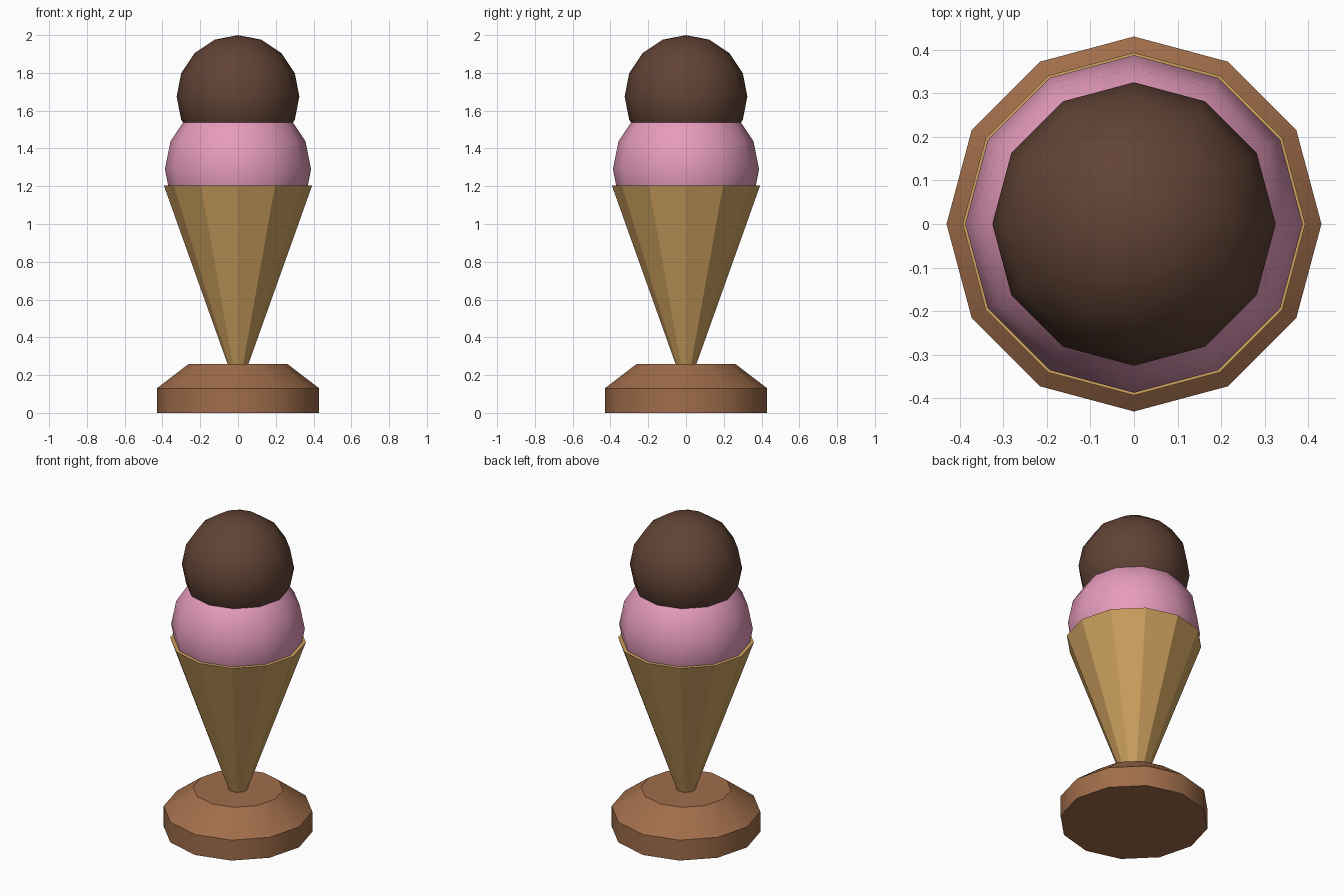
import bpy
import bmesh
import math

default = bpy.data.objects.get("Cube")
if default:
    bpy.data.objects.remove(default, do_unlink=True)

SIDES = 12


def make_material(name, srgb):
    linear = [((c / 255 + 0.055) / 1.055) ** 2.4 for c in srgb]
    mat = bpy.data.materials.new(name)
    mat.use_nodes = True
    mat.diffuse_color = (*linear, 1)
    mat.node_tree.nodes["Principled BSDF"].inputs["Base Color"].default_value = (*linear, 1)
    return mat


def add_object(name, bm, mat, smooth_angle):
    """Turn a bmesh into an object; edges steeper than smooth_angle stay sharp."""
    bmesh.ops.recalc_face_normals(bm, faces=bm.faces)
    mesh = bpy.data.meshes.new(name)
    bm.to_mesh(mesh)
    bm.free()
    mesh.materials.append(mat)
    obj = bpy.data.objects.new(name, mesh)
    bpy.context.collection.objects.link(obj)
    if smooth_angle:
        bpy.ops.object.select_all(action='DESELECT')
        obj.select_set(True)
        bpy.context.view_layer.objects.active = obj
        bpy.ops.object.shade_smooth_by_angle(angle=math.radians(smooth_angle))
    return obj


def turned(name, profile, mat, smooth_angle=0):
    """Capped solid from (radius, height) rings, listed bottom to top."""
    bm = bmesh.new()
    rings = []
    for radius, z in profile:
        angles = [math.tau * i / SIDES for i in range(SIDES)]
        rings.append([bm.verts.new((radius * math.cos(a), radius * math.sin(a), z)) for a in angles])
    for low, high in zip(rings, rings[1:]):
        for i in range(SIDES):
            j = (i + 1) % SIDES
            bm.faces.new((low[i], low[j], high[j], high[i]))
    bm.faces.new(rings[0])
    bm.faces.new(rings[-1])
    return add_object(name, bm, mat, smooth_angle)


def scoop(name, radius, z, mat):
    bm = bmesh.new()
    bmesh.ops.create_uvsphere(bm, u_segments=SIDES, v_segments=8, radius=radius)
    bmesh.ops.translate(bm, verts=bm.verts, vec=(0, 0, z))
    return add_object(name, bm, mat, 60)


wood = make_material("warm brown", (160, 109, 74))
wafer = make_material("wafer tan", (205, 160, 95))
pink = make_material("strawberry pink", (230, 156, 188))
chocolate = make_material("chocolate brown", (97, 67, 53))

# Stand with a sloped shoulder
turned("stand", [(0.43, 0), (0.43, 0.13), (0.26, 0.26)], wood, 34)

# Faceted wafer cone, its tip sunk into the stand
turned("wafer_cone", [(0.02, 0.16), (0.393, 1.205)], wafer)

# Two stacked scoops
scoop("lower_scoop", 0.387, 1.29, pink)
scoop("upper_scoop", 0.325, 1.675, chocolate)
